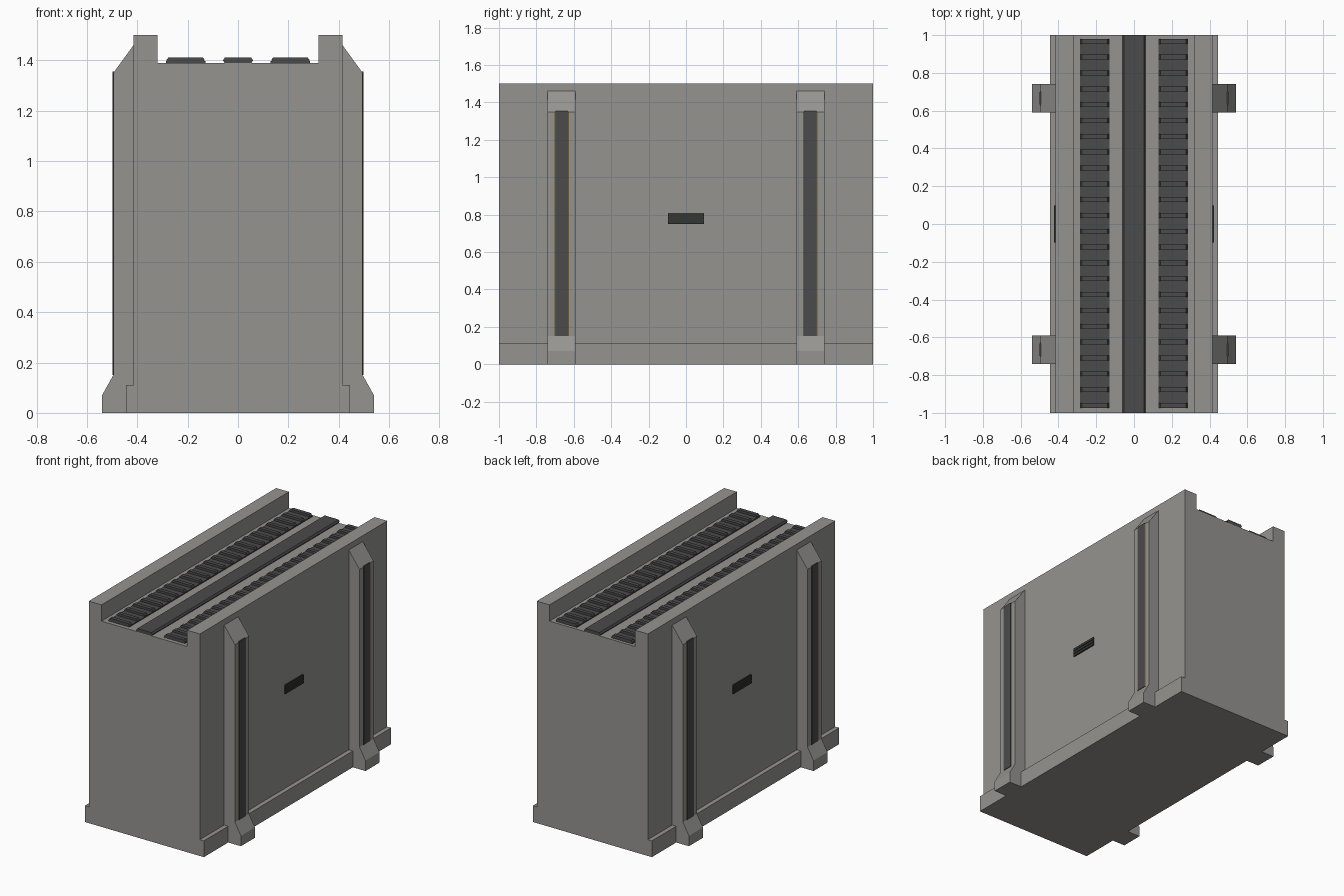
import bpy, bmesh

if "Cube" in bpy.data.objects:
    bpy.data.objects.remove(bpy.data.objects["Cube"])


def material(name, rgb):
    m = bpy.data.materials.new(name)
    m.diffuse_color = (*rgb, 1)
    m.use_nodes = True
    m.node_tree.nodes["Principled BSDF"].inputs["Base Color"].default_value = m.diffuse_color
    return m


GREY = material("concrete grey", (0.30, 0.295, 0.28))
DARK = material("dark grey", (0.07, 0.07, 0.07))
VENT = material("vent black", (0.035, 0.038, 0.034))
BROWN = material("trim brown", (0.15, 0.095, 0.045))


def extrude(name, mat, profile, spans):
    """Extrude an (x, z) profile along y over each (y0, y1) span."""
    bm = bmesh.new()
    for y0, y1 in spans:
        a = [bm.verts.new((x, y0, z)) for x, z in profile]
        b = [bm.verts.new((x, y1, z)) for x, z in profile]
        bm.faces.new(a)
        bm.faces.new(b[::-1])
        n = len(a)
        for i in range(n):
            j = (i + 1) % n
            bm.faces.new((a[i], b[i], b[j], a[j]))
    bmesh.ops.recalc_face_normals(bm, faces=bm.faces)
    mesh = bpy.data.meshes.new(name)
    bm.to_mesh(mesh)
    bm.free()
    mesh.materials.append(mat)
    ob = bpy.data.objects.new(name, mesh)
    bpy.context.collection.objects.link(ob)
    return ob


def rect(x0, x1, z0, z1):
    return [(x0, z0), (x1, z0), (x1, z1), (x0, z1)]


def plank(x0, x1, z0, z1, c=0.008):
    """Flat bar section with pointed long edges."""
    zm = (z0 + z1) / 2
    return [(x0, zm), (x0 + c, z0), (x1 - c, z0),
            (x1, zm), (x1 - c, z1), (x0 + c, z1)]


# main block with plinth and top channel
half = [(0.445, 0), (0.445, 0.11), (0.415, 0.11), (0.415, 1.5),
        (0.32, 1.5), (0.32, 1.39)]
extrude("wall_block", GREY, half + [(-x, z) for x, z in reversed(half)],
        [(-1, 1)])

# centre rail in the channel
extrude("centre_rail", DARK, plank(-0.06, 0.06, 1.388, 1.412), [(-1, 1)])

RIB_Y = (-0.665, 0.665)
rib = [(0.41, 0), (0.54, 0), (0.54, 0.07), (0.495, 0.15),
       (0.495, 1.35), (0.415, 1.46), (0.41, 1.46)]


def around(half_width):
    return [(y - half_width, y + half_width) for y in RIB_Y]


for side, s in (("right", 1), ("left", -1)):
    def mir(profile):
        return [(s * x, z) for x, z in profile]

    # buttresses with inlaid strips
    extrude(side + "_buttresses", GREY, mir(rib), around(0.075))
    extrude(side + "_strip_trim", BROWN,
            mir(rect(0.48, 0.4965, 0.15, 1.35)), around(0.039))
    extrude(side + "_strips", DARK,
            mir(rect(0.48, 0.499, 0.15, 1.355)), around(0.033))

    # slatted side vent
    extrude(side + "_vent_back", VENT,
            mir(rect(0.41, 0.419, 0.75, 0.81)), [(-0.097, 0.097)])
    for i in range(3):
        z = 0.751 + i * 0.02
        extrude(f"{side}_vent_slat_{i + 1}", VENT,
                mir(rect(0.412, 0.424, z, z + 0.016)), [(-0.097, 0.097)])

    # walkway plate with cross ridges
    extrude(side + "_walkway_plate", DARK,
            mir(rect(0.13, 0.286, 1.385, 1.397)), [(-0.973, 0.98)])
    starts = [0.98 - 0.0838 * k for k in range(24)]
    extrude(side + "_walkway_ridges", DARK,
            mir(plank(0.132, 0.284, 1.39, 1.412)),
            [(y - 0.026, y) for y in starts])
